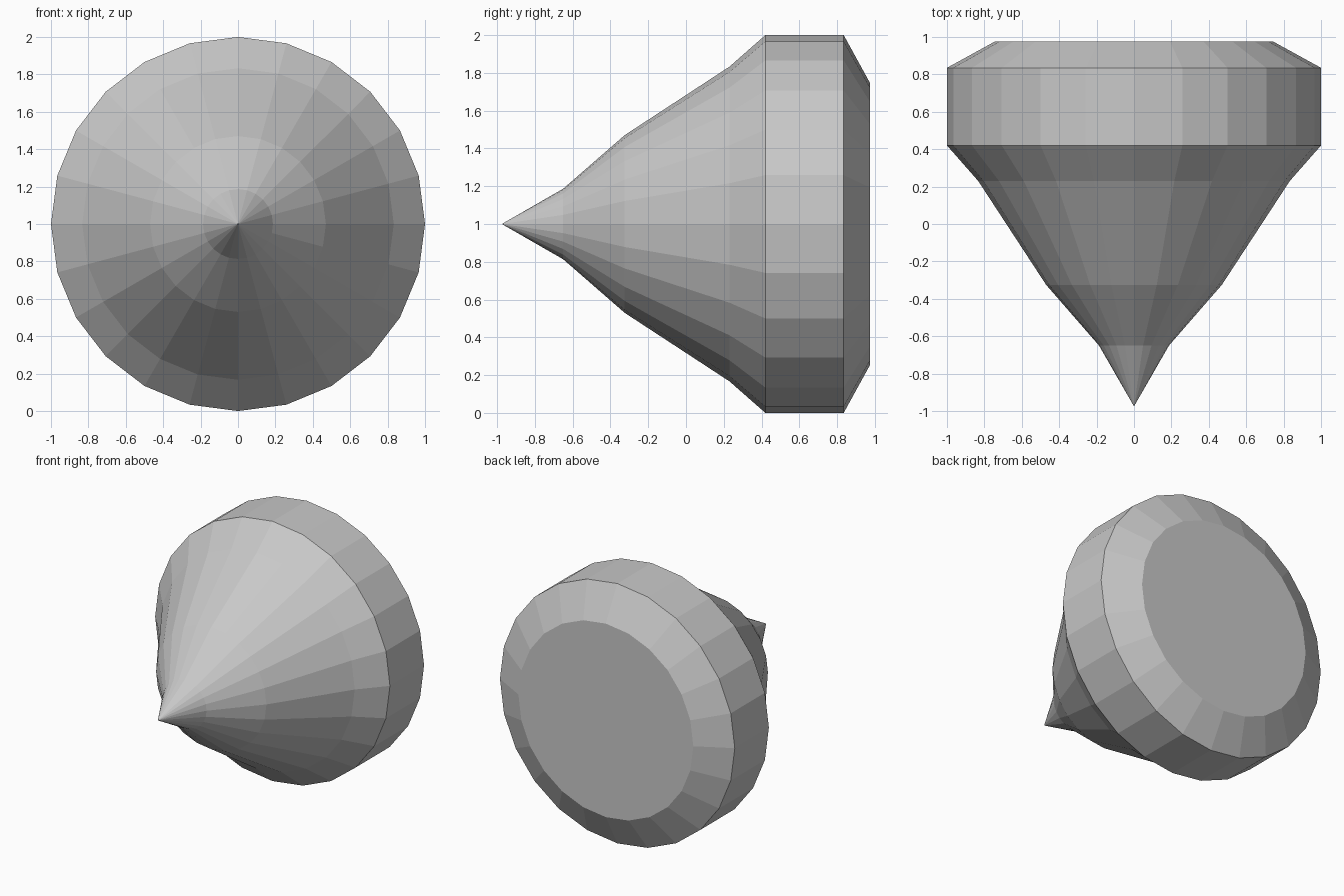
import bpy, bmesh, math

if "Cube" in bpy.data.objects:
    bpy.data.objects.remove(bpy.data.objects["Cube"])

SIDES = 24

# Flat grey surface colour
grey = bpy.data.materials.new("light_grey")
grey.diffuse_color = (0.58, 0.58, 0.58, 1)
grey.use_nodes = True
grey.node_tree.nodes["Principled BSDF"].inputs["Base Color"].default_value = grey.diffuse_color

# Lathe profile along the y axis: (y, radius), after the pointed tip
TIP_Y = -0.975
PROFILE = [(-0.65, 0.187), (-0.325, 0.47), (0.23, 0.833),
           (0.42, 1.0), (0.835, 1.0), (0.975, 0.745)]

bm = bmesh.new()


def ring(y, r):
    """One ring of vertices around the y axis, with a vertex at the very top."""
    return [bm.verts.new((r * math.sin(2 * math.pi * i / SIDES), y,
                          1 + r * math.cos(2 * math.pi * i / SIDES)))
            for i in range(SIDES)]


tip = bm.verts.new((0, TIP_Y, 1))
rings = [ring(y, r) for y, r in PROFILE]

for i in range(SIDES):
    j = (i + 1) % SIDES
    # Pointed nose
    bm.faces.new((tip, rings[0][i], rings[0][j]))
    # Flared cone, rim band and rear bevel
    for a, b in zip(rings, rings[1:]):
        bm.faces.new((a[i], b[i], b[j], a[j]))

# Flat back
bm.faces.new(rings[-1])
bmesh.ops.recalc_face_normals(bm, faces=bm.faces)

mesh = bpy.data.meshes.new("spinning_top_body")
bm.to_mesh(mesh)
bm.free()
mesh.materials.append(grey)
body = bpy.data.objects.new("spinning_top_body", mesh)
bpy.context.collection.objects.link(body)
